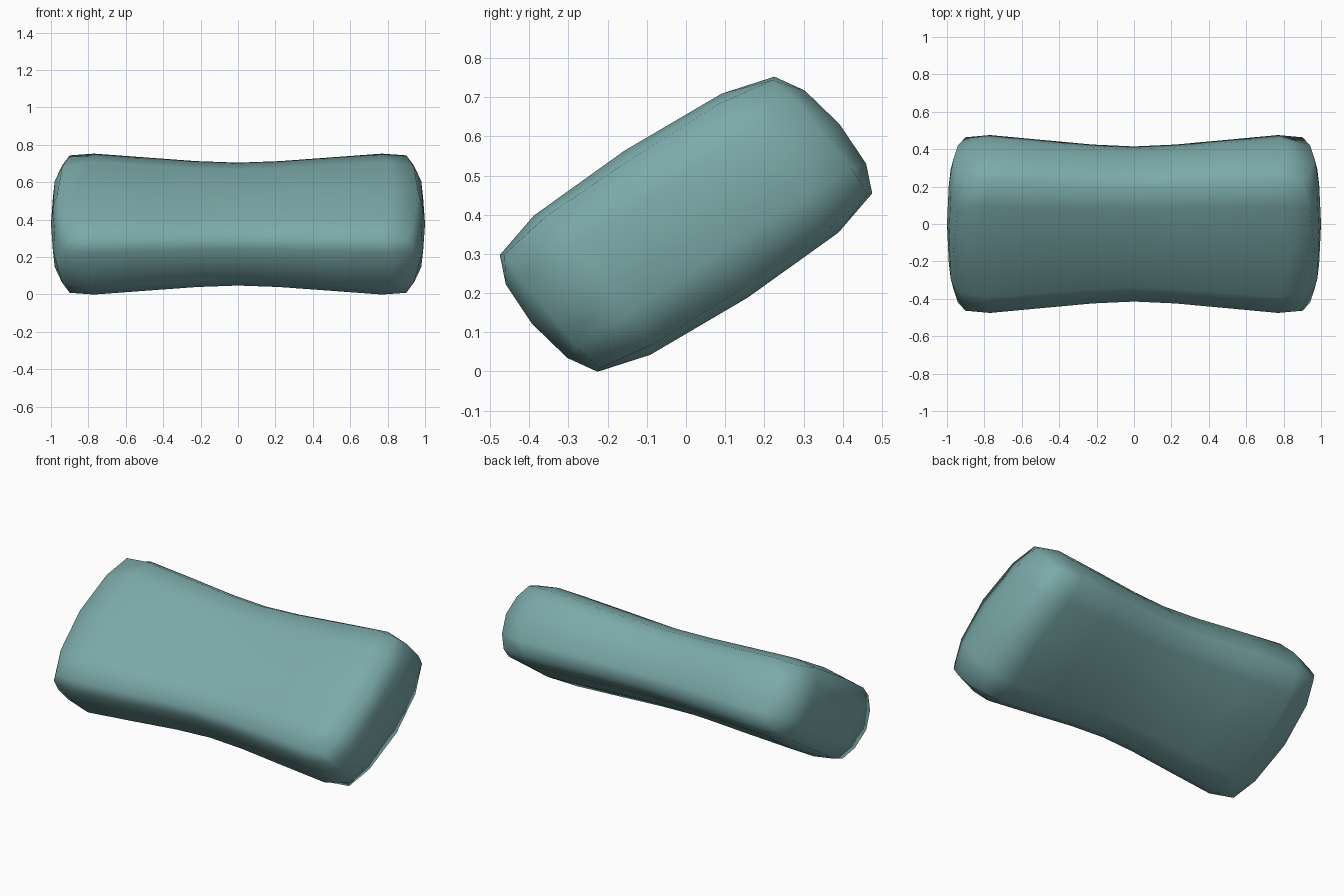
import bpy, bmesh, math

if "Cube" in bpy.data.objects:
    bpy.data.objects.remove(bpy.data.objects["Cube"])

TILT = math.radians(33)      # lean of the bar about its long axis
SHEAR = 0.122                # slight skew of the cross-section
CENTRE_Z = 0.376

# Cross-section and lengthwise stations, by grid step from the middle outward
LONG_U, LONG_V = (0, 0.286, 0.418), (0.243, 0.230, 0.193)
SHORT_U, SHORT_V = (0.468, 0.455, 0.418), (0, 0.121, 0.193)
STATION_X = (0, 0.22, 0.50, 0.77)
STATION_S = (0.872, 0.893, 0.947, 1.0)
# End cap bulge: x by (step across, step through)
CAP_X = ((1.0, 0.99, 0.965), (0.99, 0.98, 0.94), (0.965, 0.94, 0.90))


def point(k, i, j):
    a, b, c = abs(i), abs(j), abs(k)
    if a == 2:
        u, v = SHORT_U[b], SHORT_V[b]
    elif b == 2:
        u, v = LONG_U[a], LONG_V[a]
    else:
        u, v = LONG_U[a], SHORT_V[b]
    if c == 4:               # rounded end
        s = 0.89 + 0.085 * (min(a, b) / 2) ** 1.5
        x = CAP_X[a][b]
    else:
        s = STATION_S[c]
        x = STATION_X[c] + (0.05 * (2 - min(a, b)) / 2 if c == 3 else 0)
    u, v = math.copysign(u, i) * s, math.copysign(v, j) * s
    u -= SHEAR * v
    return (math.copysign(x, k),
            u * math.cos(TILT) - v * math.sin(TILT),
            CENTRE_Z + u * math.sin(TILT) + v * math.cos(TILT))


bm = bmesh.new()
verts = {}


def vert(key):
    if key not in verts:
        verts[key] = bm.verts.new(point(*key))
    return verts[key]


# Six gridded sides of the bar
HALF = (4, 2, 2)
for axis in range(3):
    p, q = [n for n in range(3) if n != axis]
    for side in (-HALF[axis], HALF[axis]):
        for m in range(-HALF[p], HALF[p]):
            for n in range(-HALF[q], HALF[q]):
                quad = []
                for dm, dn in ((0, 0), (1, 0), (1, 1), (0, 1)):
                    key = [side] * 3
                    key[p], key[q] = m + dm, n + dn
                    quad.append(vert(tuple(key)))
                bm.faces.new(quad)
bmesh.ops.recalc_face_normals(bm, faces=bm.faces[:])
for f in bm.faces:
    f.smooth = True

mesh = bpy.data.meshes.new("waisted_bar")
bm.to_mesh(mesh)
bm.free()
bar = bpy.data.objects.new("waisted_bar", mesh)
bpy.context.collection.objects.link(bar)

# Muted teal surface
mat = bpy.data.materials.new("teal")
mat.diffuse_color = (0.20, 0.40, 0.40, 1)
mat.use_nodes = True
mat.node_tree.nodes["Principled BSDF"].inputs["Base Color"].default_value = mat.diffuse_color
mesh.materials.append(mat)
